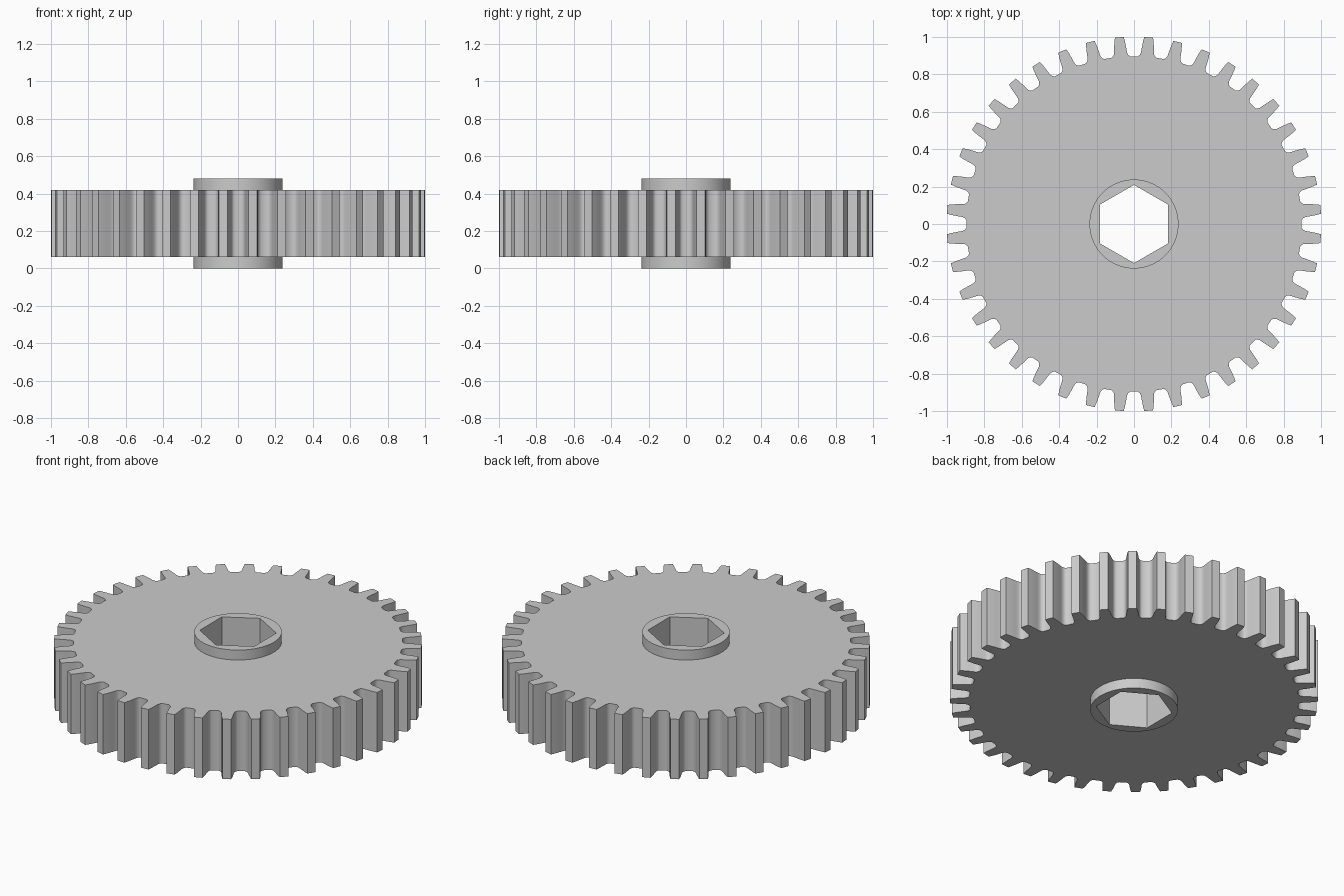
import bpy, bmesh
from math import sin, cos, pi, radians
from mathutils import Matrix, Vector

if "Cube" in bpy.data.objects:
    bpy.data.objects.remove(bpy.data.objects["Cube"], do_unlink=True)

TEETH = 40
HUB_RADIUS, HEX_RADIUS = 0.238, 0.209
HUB_BOTTOM, WHEEL_BOTTOM, WHEEL_TOP, HUB_TOP = 0.0, 0.06, 0.42, 0.48

# Half of one tooth gap, from tooth tip to root: (sideways, radial)
FLANK = [(0.055, 1.0), (0.0495, 0.98), (0.045, 0.96), (0.0412, 0.94),
         (0.0385, 0.923), (0.035, 0.911), (0.029, 0.902), (0.020, 0.896)]


def tooth_outline():
    gap = [Vector((x, y)) for x, y in FLANK]
    gap += [Vector((-x, y)) for x, y in reversed(FLANK)]
    return [Matrix.Rotation(2 * pi * k / TEETH, 2) @ p for k in range(TEETH) for p in gap]


def polygon(radius, sides):
    return [Vector((radius * sin(2 * pi * i / sides), radius * cos(2 * pi * i / sides)))
            for i in range(sides)]


bm = bmesh.new()


def ring(outline, z):
    return [bm.verts.new((p.x, p.y, z)) for p in outline]


def pairs(loop):
    return zip(loop, loop[1:] + loop[:1])


def wall(low, high):
    for (a, b), (c, d) in zip(pairs(low), pairs(high)):
        bm.faces.new((a, b, d, c))


def cap(outer, inner):
    edges = [bm.edges.get(e) or bm.edges.new(e) for loop in (outer, inner) for e in pairs(loop)]
    bmesh.ops.triangle_fill(bm, edges=edges, use_beauty=True)


# Rings of the toothed wheel, round hub and hexagonal bore
teeth = tooth_outline()
circle = polygon(HUB_RADIUS, 64)
hexagon = polygon(HEX_RADIUS, 6)
teeth_low, teeth_high = ring(teeth, WHEEL_BOTTOM), ring(teeth, WHEEL_TOP)
collar_low, collar_high = ring(circle, WHEEL_BOTTOM), ring(circle, WHEEL_TOP)
hub_low, hub_high = ring(circle, HUB_BOTTOM), ring(circle, HUB_TOP)
bore_low, bore_high = ring(hexagon, HUB_BOTTOM), ring(hexagon, HUB_TOP)

# Upright surfaces
wall(teeth_low, teeth_high)
wall(hub_low, collar_low)
wall(collar_high, hub_high)
wall(bore_low, bore_high)

# Flat wheel faces and hub ends
cap(teeth_low, collar_low)
cap(teeth_high, collar_high)
cap(hub_low, bore_low)
cap(hub_high, bore_high)
bmesh.ops.recalc_face_normals(bm, faces=bm.faces)

mesh = bpy.data.meshes.new("gear_wheel")
bm.to_mesh(mesh)
bm.free()
gear = bpy.data.objects.new("gear_wheel", mesh)
bpy.context.collection.objects.link(gear)

# Plain grey material
GREY = (0.6, 0.6, 0.6, 1.0)
material = bpy.data.materials.new("light_grey")
material.use_nodes = True
material.diffuse_color = GREY
material.node_tree.nodes["Principled BSDF"].inputs["Base Color"].default_value = GREY
mesh.materials.append(material)

# Smooth flanks and hub, crisp corners
bpy.ops.object.select_all(action="DESELECT")
gear.select_set(True)
bpy.context.view_layer.objects.active = gear
bpy.ops.object.shade_smooth_by_angle(angle=radians(35))
